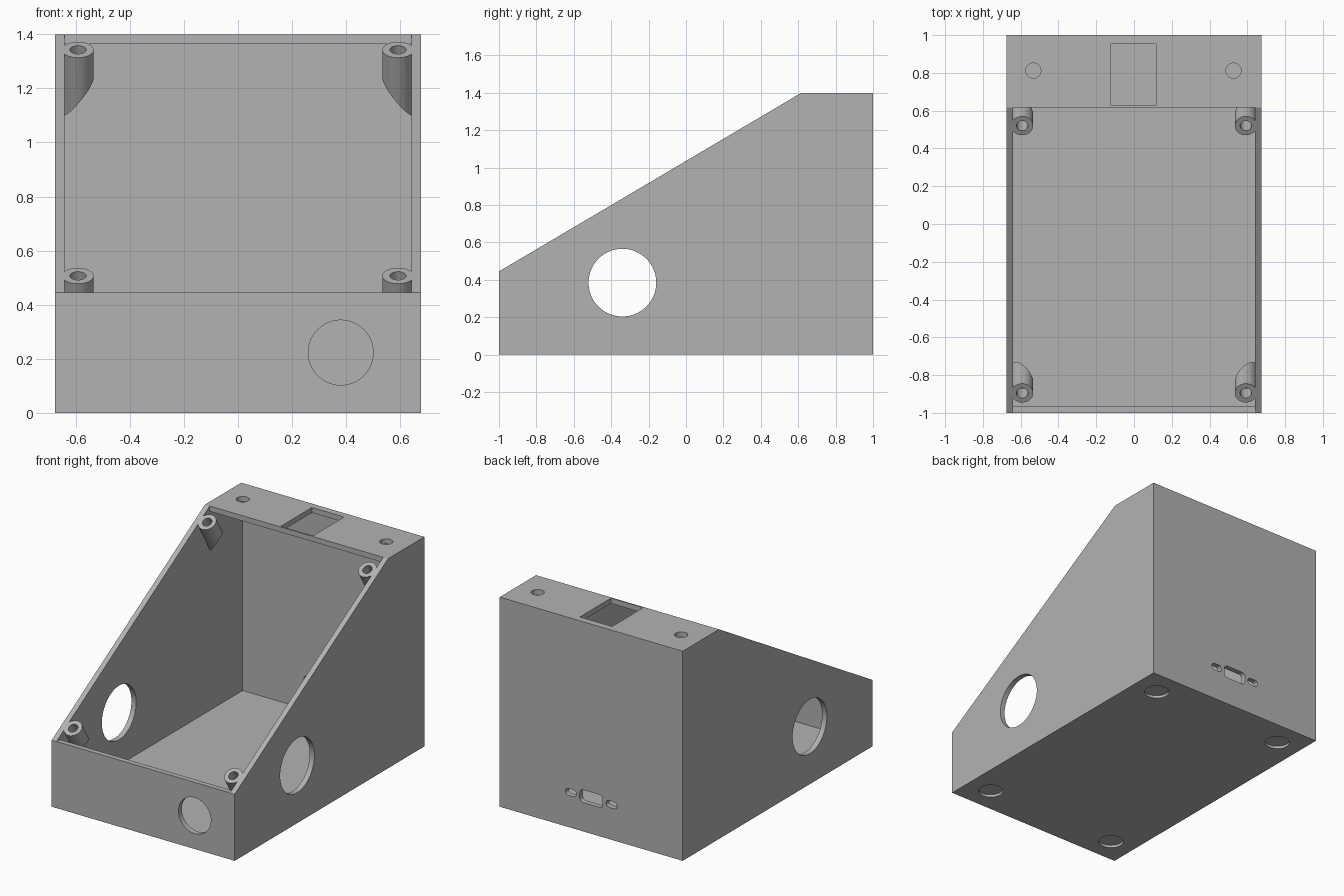
import bpy, bmesh, math
from mathutils import Matrix, Vector

if "Cube" in bpy.data.objects:
    bpy.data.objects.remove(bpy.data.objects["Cube"])

W, WALL = 0.676, 0.035            # half width, wall thickness
IN = W - WALL
FRONT_Z, TOP_Z, BEND_Y = 0.445, 1.4, 0.617
TILT = math.atan2(TOP_Z - FRONT_Z, BEND_Y + 1)

grey = bpy.data.materials.new("light grey")
grey.diffuse_color = (0.448, 0.448, 0.448, 1)
grey.use_nodes = True
grey.node_tree.nodes["Principled BSDF"].inputs["Base Color"].default_value = grey.diffuse_color


def finish(bm, name):
    bmesh.ops.recalc_face_normals(bm, faces=bm.faces[:])
    me = bpy.data.meshes.new(name)
    bm.to_mesh(me)
    bm.free()
    me.materials.append(grey)
    ob = bpy.data.objects.new(name, me)
    bpy.context.collection.objects.link(ob)
    return ob


def prism(name, points, direction):
    """Extrude a closed outline along a vector."""
    bm = bmesh.new()
    face = bm.faces.new([bm.verts.new(p) for p in points])
    ext = bmesh.ops.extrude_face_region(bm, geom=[face])["geom"]
    verts = [v for v in ext if isinstance(v, bmesh.types.BMVert)]
    bmesh.ops.translate(bm, verts=verts, vec=Vector(direction))
    return finish(bm, name)


def cylinder(name, centre, r, depth, axis="Z", tilt=0.0):
    bm = bmesh.new()
    rot = {"X": Matrix.Rotation(math.pi / 2, 4, "Y"),
           "Y": Matrix.Rotation(math.pi / 2, 4, "X"),
           "Z": Matrix.Rotation(tilt, 4, "X")}[axis]
    bmesh.ops.create_cone(bm, cap_ends=True, segments=64, radius1=r, radius2=r,
                          depth=depth, matrix=Matrix.Translation(centre) @ rot)
    return finish(bm, name)


def rounded_slot(name, x, z, w, h, r):
    """Rounded rectangle cutter through the back wall."""
    pts = []
    for k, (sx, sz) in enumerate([(1, 1), (-1, 1), (-1, -1), (1, -1)]):
        for i in range(9):
            a = math.pi / 2 * (k + i / 8)
            pts.append((x + sx * (w / 2 - r) + r * math.cos(a), 0.9,
                        z + sz * (h / 2 - r) + r * math.sin(a)))
    return prism(name, pts, (0, 0.2, 0))


def combine(target, tool, op):
    mod = target.modifiers.new("combine", "BOOLEAN")
    mod.operation, mod.object, mod.solver = op, tool, "EXACT"
    bpy.context.view_layer.objects.active = target
    bpy.ops.object.modifier_apply(modifier=mod.name)
    bpy.data.objects.remove(tool)


# Outer body with the sloped front
outline = [(-1, 0), (1, 0), (1, TOP_Z), (BEND_Y, TOP_Z), (-1, FRONT_Z)]
case = prism("sloped_case", [(-W, y, z) for y, z in outline], (2 * W, 0, 0))

# Hollow interior, open along the slope
f = -1 + WALL
cavity = [(f, WALL), (1 - WALL, WALL), (1 - WALL, TOP_Z - WALL), (BEND_Y, TOP_Z - WALL),
          (BEND_Y, 1.6), (-1.2, 1.6), (-1.2, FRONT_Z), (f, FRONT_Z)]
combine(case, prism("cavity", [(-IN, y, z) for y, z in cavity], (2 * IN, 0, 0)), "DIFFERENCE")

# Screw bosses square to the slope, with undersides chamfered into the side walls
bores = []
for sx in (-1, 1):
    for y in (-0.895, 0.52):
        top = Vector((sx * 0.592, y, FRONT_Z + (y + 1) * math.tan(TILT)))
        place = Matrix.Translation(top) @ Matrix.Rotation(TILT, 4, "X")
        bm = bmesh.new()
        bmesh.ops.create_cone(bm, cap_ends=True, segments=64, radius1=0.058,
                              radius2=0.058, depth=0.2)
        for v in bm.verts:
            inward = abs(v.co.x * sx + 0.592) - 0.534
            v.co.z = 0 if v.co.z > 0 else -(0.122 + 1.32 * inward)
        bm.transform(place)
        combine(case, finish(bm, "screw_boss"), "UNION")
        bores.append(cylinder("bore", place @ Vector((0, 0, -0.02)), 0.03, 0.16, tilt=TILT))
for bore in bores:
    combine(case, bore, "DIFFERENCE")

# Openings: side holes, front button hole, top window and top holes
cuts = [cylinder("side_hole", (s * W, -0.34, 0.385), 0.181, 0.2, "X") for s in (-1, 1)]
cuts.append(cylinder("front_hole", (0.38, -1, 0.223), 0.12, 0.2, "Y"))
cuts.append(prism("top_window", [(-0.122, 0.627, 1.3), (0.116, 0.627, 1.3),
                                 (0.116, 0.954, 1.3), (-0.122, 0.954, 1.3)], (0, 0, 0.2)))
cuts += [cylinder("top_hole", (x, 0.812, TOP_Z), 0.04, 0.2) for x in (-0.533, 0.527)]

# Connector slot with its two screw slots in the back
cuts.append(rounded_slot("connector_slot", 0, 0.235, 0.17, 0.085, 0.025))
cuts += [rounded_slot("screw_slot", s * 0.15, 0.235, 0.08, 0.046, 0.022) for s in (-1, 1)]

# Shallow foot recesses underneath
cuts += [cylinder("foot_recess", (sx * 0.502, sy * 0.825, 0), 0.078, 0.036)
         for sx in (-1, 1) for sy in (-1, 1)]
for cut in cuts:
    combine(case, cut, "DIFFERENCE")

# Smooth round walls, sharp edges
bpy.ops.object.select_all(action="DESELECT")
case.select_set(True)
bpy.context.view_layer.objects.active = case
bpy.ops.object.shade_smooth_by_angle(angle=math.radians(30))
